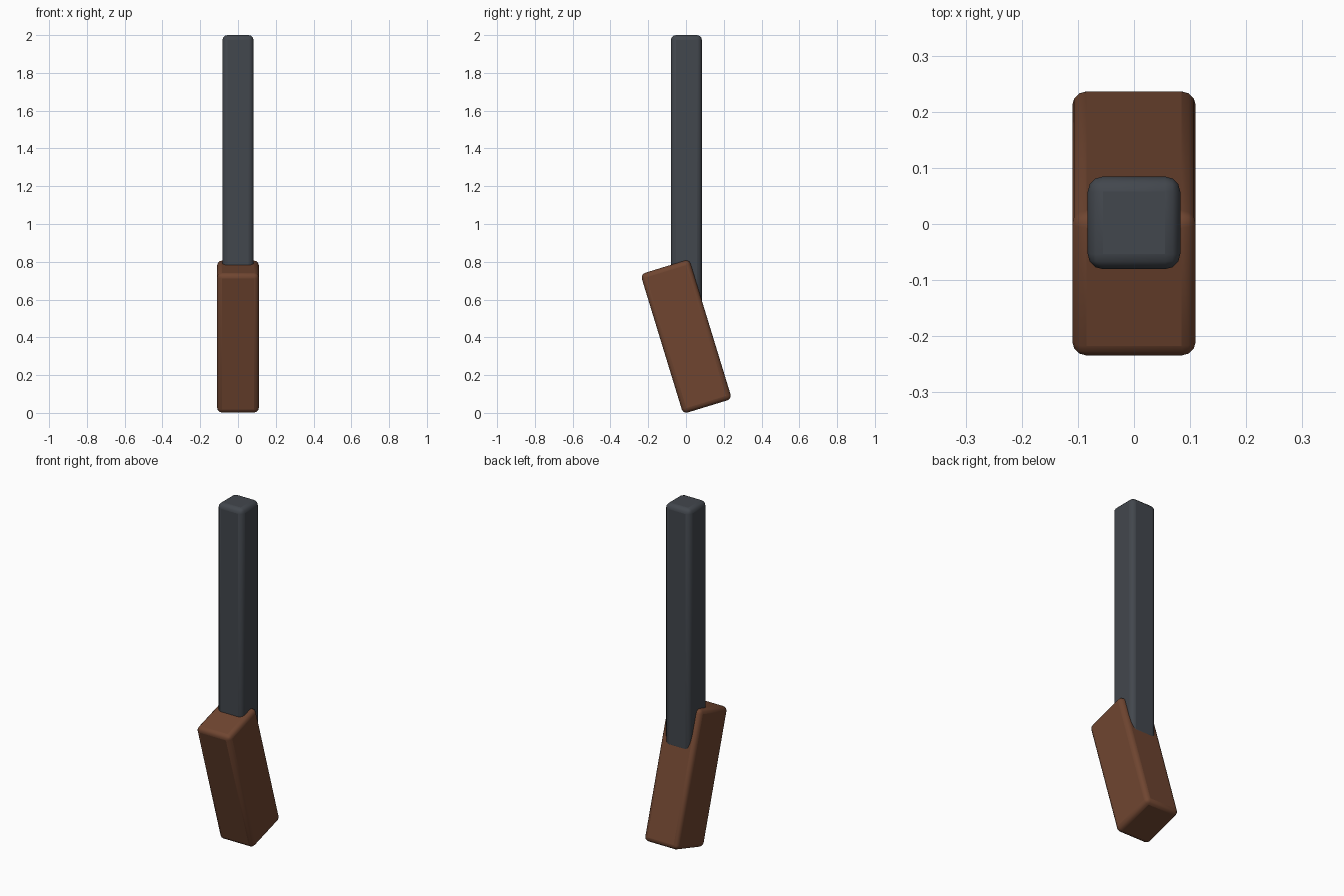
import bpy
import math

if "Cube" in bpy.data.objects:
    bpy.data.objects.remove(bpy.data.objects["Cube"], do_unlink=True)


def make_material(name, colour):
    mat = bpy.data.materials.new(name)
    mat.use_nodes = True
    mat.diffuse_color = colour
    mat.node_tree.nodes["Principled BSDF"].inputs["Base Color"].default_value = colour
    return mat


def rounded_box(name, size, centre, tilt, radius, mat):
    bpy.ops.mesh.primitive_cube_add(size=1, location=centre)
    obj = bpy.context.object
    obj.name = name
    obj.scale = size
    bpy.ops.object.transform_apply(location=False, rotation=False, scale=True)
    obj.rotation_euler.x = tilt
    bevel = obj.modifiers.new("rounded_edges", 'BEVEL')
    bevel.width = radius
    bevel.segments = 3
    obj.data.materials.append(mat)
    bpy.ops.object.shade_smooth_by_angle(angle=math.radians(40))
    return obj


steel = make_material("dark_steel", (0.055, 0.063, 0.075, 1))
wood = make_material("brown_wood", (0.16, 0.06, 0.03, 1))

# Upright square bar, sunk into the handle
bottom, top = 0.57, 2.0
rounded_box("bar", (0.165, 0.165, top - bottom), (0, 0.002, (top + bottom) / 2),
            0, 0.027, steel)

# Handle leaning forward at the top
rounded_box("handle", (0.22, 0.27, 0.773), (0, 0.001, 0.404),
            math.radians(17), 0.025, wood)
